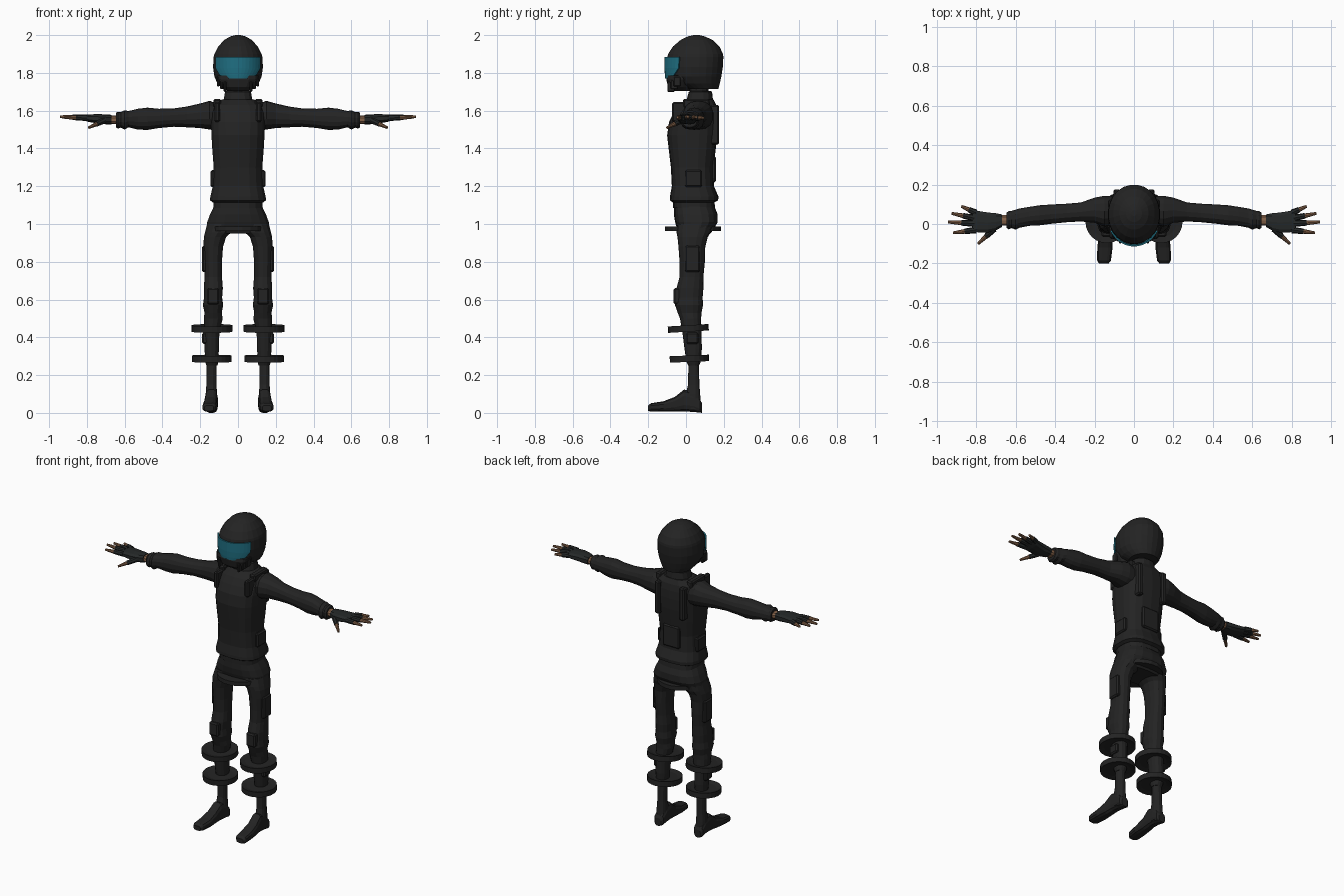
import bpy, bmesh, math
from mathutils import Vector, Matrix

cube = bpy.data.objects.get("Cube")
if cube:
    bpy.data.objects.remove(cube, do_unlink=True)


def material(name, rgb):
    mat = bpy.data.materials.new(name)
    mat.use_nodes = True
    mat.diffuse_color = (*rgb, 1)
    mat.node_tree.nodes["Principled BSDF"].inputs["Base Color"].default_value = (*rgb, 1)
    return mat


BLACK = material("black cloth", (.017, .017, .017))
GLOVE = material("glove charcoal", (.018, .021, .021))
SKIN = material("brown skin", (.23, .12, .065))
TEAL = material("teal visor", (.014, .16, .225))


def finish(name, bm, mat, paired=False):
    """Turn a bmesh into an object, or into a left and a right one."""
    bmesh.ops.recalc_face_normals(bm, faces=bm.faces)
    for side, sign in ((("left_", 1), ("right_", -1)) if paired else (("", 1),)):
        copy = bm.copy()
        if sign < 0:
            bmesh.ops.scale(copy, vec=(-1, 1, 1), verts=copy.verts)
            bmesh.ops.reverse_faces(copy, faces=copy.faces)
        mesh = bpy.data.meshes.new(side + name)
        copy.to_mesh(mesh)
        copy.free()
        mesh.materials.append(mat)
        ob = bpy.data.objects.new(side + name, mesh)
        bpy.context.collection.objects.link(ob)
    bm.free()
    return ob


def loft(name, axis, rings, mat=BLACK, paired=False, sides=16, power=2.3):
    """Skin rounded rings; each ring is (position, low a, high a, low b, high b)."""
    bm = bmesh.new()
    loops = []
    for t, a0, a1, b0, b1 in rings:
        loop = []
        for i in range(sides):
            ang = math.tau * (i + .5) / sides
            c, s = math.cos(ang), math.sin(ang)
            a = (a0 + a1) / 2 + (a1 - a0) / 2 * math.copysign(abs(c) ** (2 / power), c)
            b = (b0 + b1) / 2 + (b1 - b0) / 2 * math.copysign(abs(s) ** (2 / power), s)
            co = {"x": (t, a, b), "y": (a, t, b), "z": (a, b, t)}[axis]
            loop.append(bm.verts.new(co))
        loops.append(loop)
    for low, high in zip(loops, loops[1:]):
        for i in range(sides):
            j = (i + 1) % sides
            bm.faces.new((low[i], low[j], high[j], high[i]))
    bm.faces.new(loops[0])
    bm.faces.new(loops[-1])
    return finish(name, bm, mat, paired)


def upright(name, rows, **kw):
    """Loft up z with rings symmetric in x: (z, half width, front, back)."""
    return loft(name, "z", [(z, -w, w, f, b) for z, w, f, b in rows], **kw)


def box(name, low, high, mat=BLACK, paired=False, bevel=.008):
    bm = bmesh.new()
    low, high = Vector(low), Vector(high)
    bmesh.ops.create_cube(bm, size=1, matrix=Matrix.Translation((low + high) / 2)
                          @ Matrix.Diagonal((*(high - low), 1)))
    bmesh.ops.bevel(bm, geom=bm.edges[:], offset=bevel, segments=1, affect="EDGES")
    return finish(name, bm, mat, paired)


def rod(name, start, end, r1, r2, mat):
    """Tapered paired rod between two points."""
    bm = bmesh.new()
    start, end = Vector(start), Vector(end)
    turn = (end - start).to_track_quat("Z", "Y").to_matrix().to_4x4()
    bmesh.ops.create_cone(bm, cap_ends=True, segments=8, radius1=r1, radius2=r2,
                          depth=(end - start).length,
                          matrix=Matrix.Translation((start + end) / 2) @ turn)
    return finish(name, bm, mat, True)


# Helmet shell, chin guard and vents
upright("helmet", [
    (1.715, .085, .0, .172), (1.745, .11, -.06, .18), (1.78, .126, -.092, .188),
    (1.83, .133, -.099, .196), (1.885, .13, -.1, .199), (1.9, .126, -.096, .197),
    (1.94, .105, -.07, .178), (1.975, .073, -.028, .14), (1.993, .04, .01, .1),
    (2, .012, .04, .07)], sides=24, power=2.1)
upright("chin_guard", [
    (1.705, .06, -.075, .02), (1.725, .085, -.095, .03), (1.765, .11, -.104, .03),
    (1.785, .112, -.1, .03)], sides=14, power=2.6)
for i in range(3):
    box("cheek_vent_%d" % i, (.062 + i * .018, -.098 + i * .016, 1.7 + i * .014),
        (.076 + i * .018, -.06 + i * .016, 1.755 + i * .012), paired=True, bevel=.004)

# Curved visor plate
bm = bmesh.new()
rows = []
for z, spread, width, front in ((1.772, .5, .128, -.106), (1.79, .8, .134, -.108),
                                (1.825, 1, .137, -.11), (1.885, 1.03, .136, -.11)):
    ring = []
    for i in range(15):
        ang = spread * (i / 7 - 1)
        ring.append(bm.verts.new((width * math.sin(ang),
                                  .047 - (.047 - front) * math.cos(ang), z)))
    rows.append(ring)
for low, high in zip(rows, rows[1:]):
    for i in range(14):
        bm.faces.new((low[i], low[i + 1], high[i + 1], high[i]))
visor = finish("visor", bm, TEAL)
solid = visor.modifiers.new("thickness", "SOLIDIFY")
solid.thickness = .008
solid.offset = 0

# Neck and collar
upright("neck", [(1.6, .055, .02, .13), (1.76, .05, .02, .115)], sides=12)
upright("collar", [(1.63, .085, -.005, .145), (1.665, .076, .005, .142),
                   (1.7, .07, .015, .138), (1.705, .06, .025, .13)], sides=14)

# Jacket with flared hem
upright("jacket", [
    (1.115, .135, -.07, .15), (1.125, .15, -.086, .17), (1.145, .148, -.085, .172),
    (1.2, .135, -.075, .148), (1.3, .13, -.08, .145), (1.4, .138, -.092, .158),
    (1.47, .142, -.1, .166), (1.54, .145, -.09, .169), (1.59, .145, -.066, .166),
    (1.63, .13, -.04, .16), (1.66, .085, .0, .145)], sides=18, power=2.7)
box("side_pouch", (.115, -.005, 1.195), (.145, .085, 1.285), paired=True)
box("shoulder_strap", (.09, -.015, 1.615), (.13, .125, 1.663), paired=True)
box("chest_strap", (.095, -.075, 1.54), (.125, .0, 1.645), paired=True)
box("back_strap", (.07, .12, 1.42), (.105, .175, 1.63), paired=True)
box("back_panel", (-.06, .12, 1.22), (.06, .158, 1.36))

# Belt, hips and seat flange
upright("belt", [(1.085, .13, -.068, .155), (1.12, .13, -.068, .15)], sides=18, power=2.7)
upright("hips", [
    (.95, .14, -.035, .13), (.97, .168, -.045, .145), (1.01, .165, -.058, .168),
    (1.05, .15, -.064, .168), (1.1, .126, -.062, .148)], sides=18, power=2.6)
upright("hip_flange", [(.962, .145, -.112, .188), (.988, .145, -.112, .188)], sides=20, power=2)

# Trouser legs, with creases around the knee
loft("trouser_leg", "z", [
    (.25, .108, .168, .012, .068), (.27, .104, .174, .002, .078),
    (.34, .1, .178, -.008, .084), (.42, .098, .18, -.018, .082),
    (.5, .08, .182, -.032, .08), (.53, .085, .178, -.044, .082),
    (.57, .077, .187, -.058, .09), (.61, .083, .181, -.054, .088),
    (.66, .079, .182, -.05, .092), (.72, .084, .178, -.034, .092),
    (.8, .084, .18, -.034, .1), (.88, .078, .184, -.04, .102),
    (.93, .062, .182, -.045, .115), (.955, .035, .176, -.05, .13),
    (1, .01, .165, -.045, .14)], paired=True, sides=14)
box("thigh_pocket", (.15, -.005, .745), (.19, .075, .885), paired=True)
box("knee_pad", (.1, -.066, .575), (.165, -.03, .66), paired=True)
box("calf_pad", (.15, .0, .365), (.19, .065, .425), paired=True)

# Shin discs with sunken faces
for name, centre, radius, tilt in (("upper", (.138, .012, .447), .108, .06),
                                   ("lower", (.139, .018, .287), .104, .04)):
    bm = bmesh.new()
    bmesh.ops.create_cone(bm, cap_ends=True, segments=24, radius1=radius, radius2=radius,
                          depth=.034, matrix=Matrix.Translation(centre)
                          @ Matrix.Rotation(tilt, 4, "X"))
    caps = [f for f in bm.faces if len(f.verts) > 4]
    bmesh.ops.inset_individual(bm, faces=caps, thickness=.03, depth=-.008)
    finish(name + "_shin_disc", bm, BLACK, True)

# Ankles and feet
loft("ankle", "z", [(.02, .108, .172, .0, .082), (.1, .11, .172, -.002, .076),
                    (.15, .113, .168, .01, .072), (.27, .112, .166, .012, .068)],
     paired=True, sides=12)
loft("foot", "y", [
    (-.2, .128, .178, .01, .04), (-.185, .116, .188, .006, .052),
    (-.12, .108, .187, .006, .062), (-.06, .11, .18, .006, .085),
    (-.01, .108, .174, .006, .125), (.04, .106, .174, .004, .11),
    (.075, .108, .174, .0, .07), (.086, .12, .164, .0, .05)],
     paired=True, sides=12, power=3)

# Sleeves
loft("sleeve", "x", [
    (.09, .0, .14, 1.5, 1.63), (.15, -.015, .145, 1.5, 1.652), (.2, .005, .135, 1.508, 1.638),
    (.27, .012, .11, 1.512, 1.622), (.34, .008, .104, 1.515, 1.612),
    (.42, .0, .1, 1.508, 1.61), (.48, -.008, .096, 1.498, 1.616),
    (.53, -.01, .088, 1.5, 1.61), (.58, -.02, .08, 1.512, 1.598),
    (.6, -.03, .074, 1.5, 1.602), (.62, -.022, .068, 1.51, 1.592),
    (.635, -.028, .066, 1.505, 1.594), (.647, -.02, .058, 1.512, 1.588)],
     paired=True, sides=14)

# Wrists and half-finger gloves
loft("wrist", "x", [(.63, -.01, .048, 1.528, 1.575), (.69, -.01, .045, 1.53, 1.574)],
     SKIN, True, sides=10)
loft("glove_palm", "x", [
    (.67, -.016, .05, 1.527, 1.578), (.7, -.034, .056, 1.528, 1.58),
    (.74, -.045, .06, 1.532, 1.582), (.79, -.045, .068, 1.54, 1.58),
    (.82, -.036, .068, 1.55, 1.576)], GLOVE, True, sides=10, power=2.8)
for name, root, tip in (("index", (.8, -.03, 1.562), (.918, -.045, 1.564)),
                        ("middle", (.81, .002, 1.564), (.943, .01, 1.568)),
                        ("ring", (.81, .03, 1.564), (.925, .054, 1.566)),
                        ("little", (.8, .056, 1.562), (.876, .09, 1.562)),
                        ("thumb", (.71, -.025, 1.548), (.79, -.1, 1.51))):
    middle = Vector(root).lerp(Vector(tip), .5)
    rod(name + "_glove_finger", root, middle, .017, .014, GLOVE)
    rod(name + "_fingertip", middle, tip, .012, .007, SKIN)
